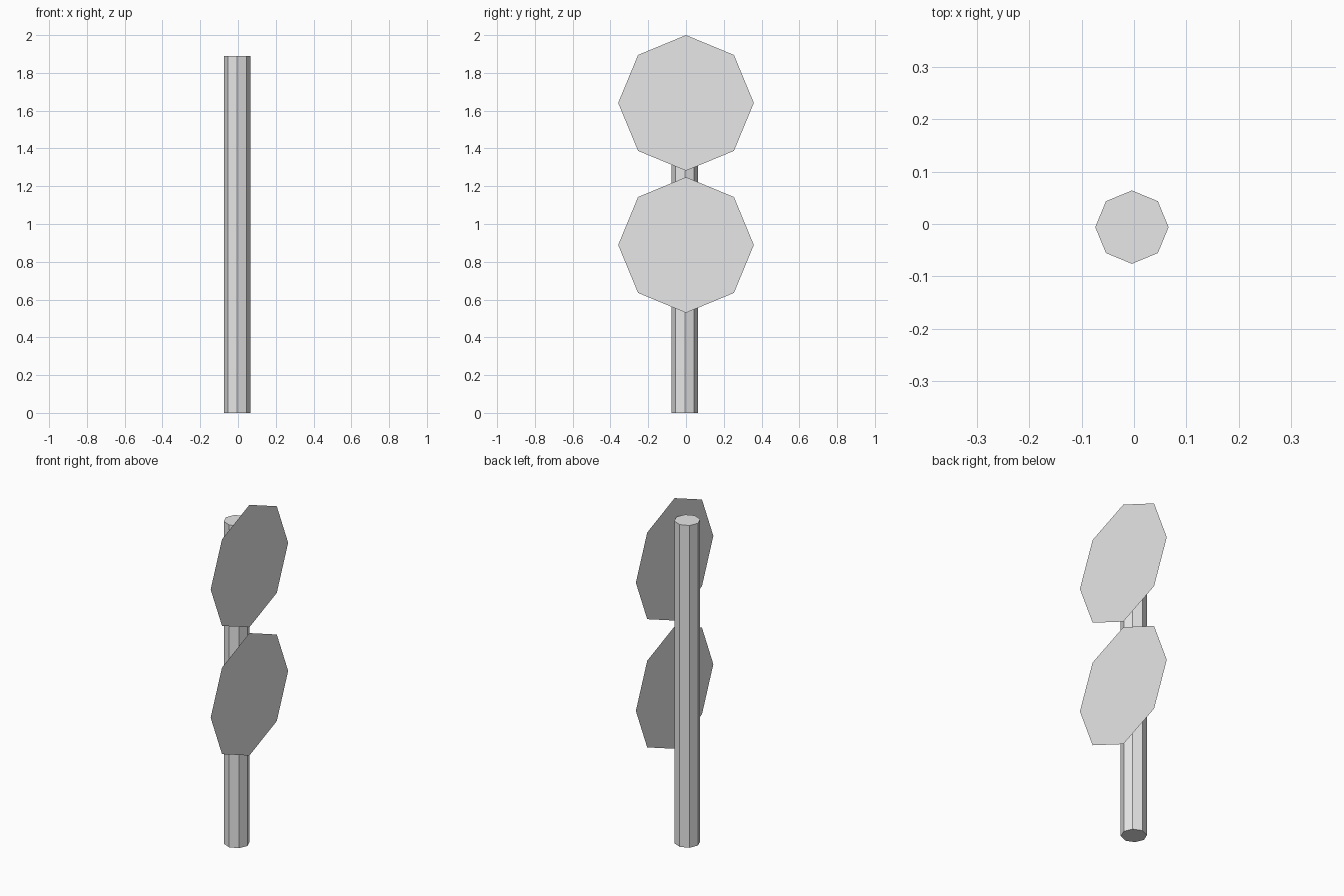
import bpy
import bmesh
from math import pi
from mathutils import Matrix

cube = bpy.data.objects.get("Cube")
if cube:
    bpy.data.objects.remove(cube, do_unlink=True)

SIDES = 8
POLE_RADIUS, POLE_HEIGHT = 0.07, 1.89
SIGN_RADIUS, SIGN_X = 0.359, 0.074

grey = bpy.data.materials.new("light grey")
grey.use_nodes = True
colour = (0.8, 0.8, 0.8, 1)
grey.diffuse_color = colour
grey.node_tree.nodes["Principled BSDF"].inputs["Base Color"].default_value = colour


def add_object(name, bm, location):
    mesh = bpy.data.meshes.new(name)
    bm.to_mesh(mesh)
    bm.free()
    mesh.materials.append(grey)
    obj = bpy.data.objects.new(name, mesh)
    obj.location = location
    bpy.context.collection.objects.link(obj)


# Octagonal pole with a corner on each axis
bm = bmesh.new()
bmesh.ops.create_cone(bm, cap_ends=True, segments=SIDES, radius1=POLE_RADIUS,
                      radius2=POLE_RADIUS, depth=POLE_HEIGHT)
add_object("pole", bm, (-0.004, -0.006, POLE_HEIGHT / 2))

# Two flat octagonal sign plates facing +x
for name, height in (("upper_sign", 1.641), ("lower_sign", 0.889)):
    bm = bmesh.new()
    bmesh.ops.create_circle(bm, cap_ends=True, segments=SIDES, radius=SIGN_RADIUS,
                            matrix=Matrix.Rotation(pi / 2, 4, "Y"))
    for face in bm.faces:
        face.normal_update()
        if face.normal.x < 0:
            face.normal_flip()
    add_object(name, bm, (SIGN_X, 0, height))
